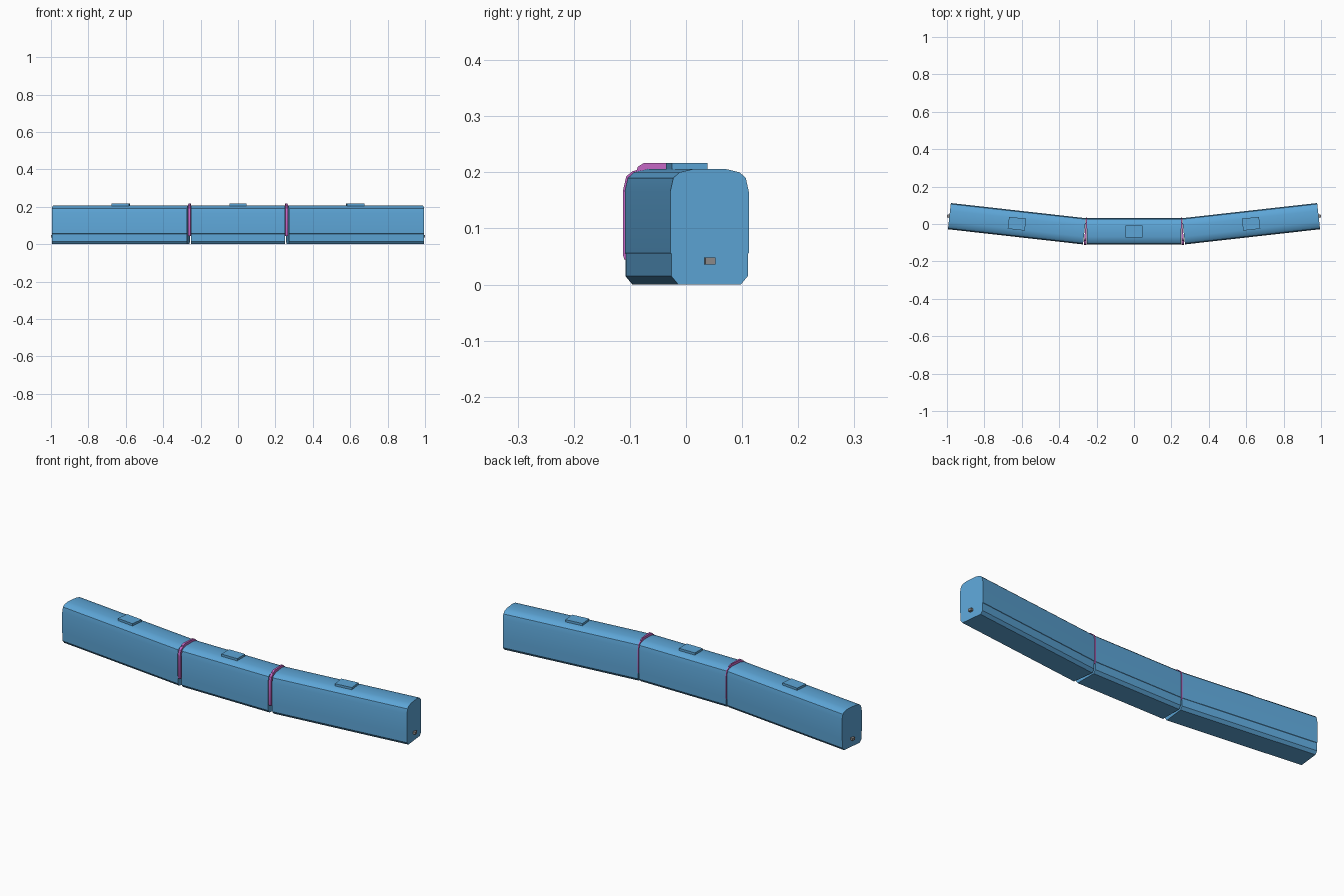
import bpy, bmesh, math
from mathutils import Matrix, Vector

if "Cube" in bpy.data.objects:
    bpy.data.objects.remove(bpy.data.objects["Cube"])

ANGLE = math.radians(6.4)
MID_Y = -0.0395          # centre line of the middle car


def material(name, rgb):
    m = bpy.data.materials.new(name)
    m.diffuse_color = (*rgb, 1)
    m.use_nodes = True
    m.node_tree.nodes["Principled BSDF"].inputs["Base Color"].default_value = m.diffuse_color
    return m


BLUE = material("blue_paint", (0.11, 0.38, 0.68))
PINK = material("magenta_rubber", (0.58, 0.14, 0.58))
GREY = material("coupler_grey", (0.27, 0.26, 0.26))


def mirrored(half):
    """Closed outline from a bottom-to-top list of (half width, z)."""
    return half + [(-y, z) for y, z in reversed(half)]


def loft(name, rings, mat, smooth=True):
    """Solid through rings of 3D points, capped at both ends."""
    bm = bmesh.new()
    loops = [[bm.verts.new(p) for p in ring] for ring in rings]
    n = len(loops[0])
    for a, b in zip(loops, loops[1:]):
        for i in range(n):
            j = (i + 1) % n
            bm.faces.new((a[i], a[j], b[j], b[i]))
    bm.faces.new(loops[0][::-1])
    bm.faces.new(loops[-1])
    bmesh.ops.recalc_face_normals(bm, faces=bm.faces)
    me = bpy.data.meshes.new(name)
    bm.to_mesh(me)
    bm.free()
    me.materials.append(mat)
    ob = bpy.data.objects.new(name, me)
    bpy.context.collection.objects.link(ob)
    if smooth:
        bpy.ops.object.select_all(action='DESELECT')
        bpy.context.view_layer.objects.active = ob
        ob.select_set(True)
        bpy.ops.object.shade_smooth_by_angle(angle=math.radians(30))
    return ob


def box(name, centre, size, mat, frame):
    cx, cy, cz = centre
    sx, sy, sz = (s / 2 for s in size)
    corners = [(-sy, -sz), (sy, -sz), (sy, sz), (-sy, sz)]
    rings = [[frame @ Vector((cx + d, cy + y, cz + z)) for y, z in corners]
             for d in (-sx, sx)]
    return loft(name, rings, mat, False)


# Car body cross-section: chamfered skirt, slight step, rounded roof
BODY = mirrored([(0.056, 0.0), (0.0685, 0.015), (0.0685, 0.055),
                 (0.0705, 0.056), (0.0705, 0.165), (0.065, 0.19),
                 (0.054, 0.2), (0.029, 0.206)])


def car(name, length, frame):
    rings = [[frame @ Vector((x, y, z)) for y, z in BODY]
             for x in (-length / 2, length / 2)]
    loft(name + "_body", rings, BLUE)
    box(name + "_roof_unit", (0, 0, 0.2095), (0.092, 0.064, 0.015), BLUE, frame)


# Middle car
car("middle_car", 0.5, Matrix.Translation((0, MID_Y, 0)))

# Gangway cross-section with a raised roof hump
GANGWAY = mirrored([(0.0705, 0.045), (0.073, 0.053), (0.073, 0.167),
                    (0.067, 0.193), (0.056, 0.202), (0.0485, 0.204),
                    (0.0465, 0.210), (0.036, 0.2165)])

inner, outer = 0.265, 0.987
length = (outer - inner) / math.cos(ANGLE)
for side, label in ((1, "right"), (-1, "left")):
    # Angled end car
    frame = (Matrix.Translation((side * (inner + outer) / 2, 0.0015, 0))
             @ Matrix.Rotation(side * ANGLE, 4, 'Z'))
    car(label + "_car", length, frame)
    box(label + "_coupler", (side * (length / 2 + 0.004), 0, 0.042),
        (0.016, 0.018, 0.013), GREY, frame)

    # Wedge-shaped gangway bellows filling most of the joint
    rings = []
    for t in (0.2, 0.8):
        ring = []
        for y, z in GANGWAY:
            gap = 0.015 - y * math.tan(ANGLE)
            ring.append(Vector((side * (0.25 + gap * t), MID_Y + y, z)))
        rings.append(ring)
    loft(label + "_gangway", rings, PINK)
